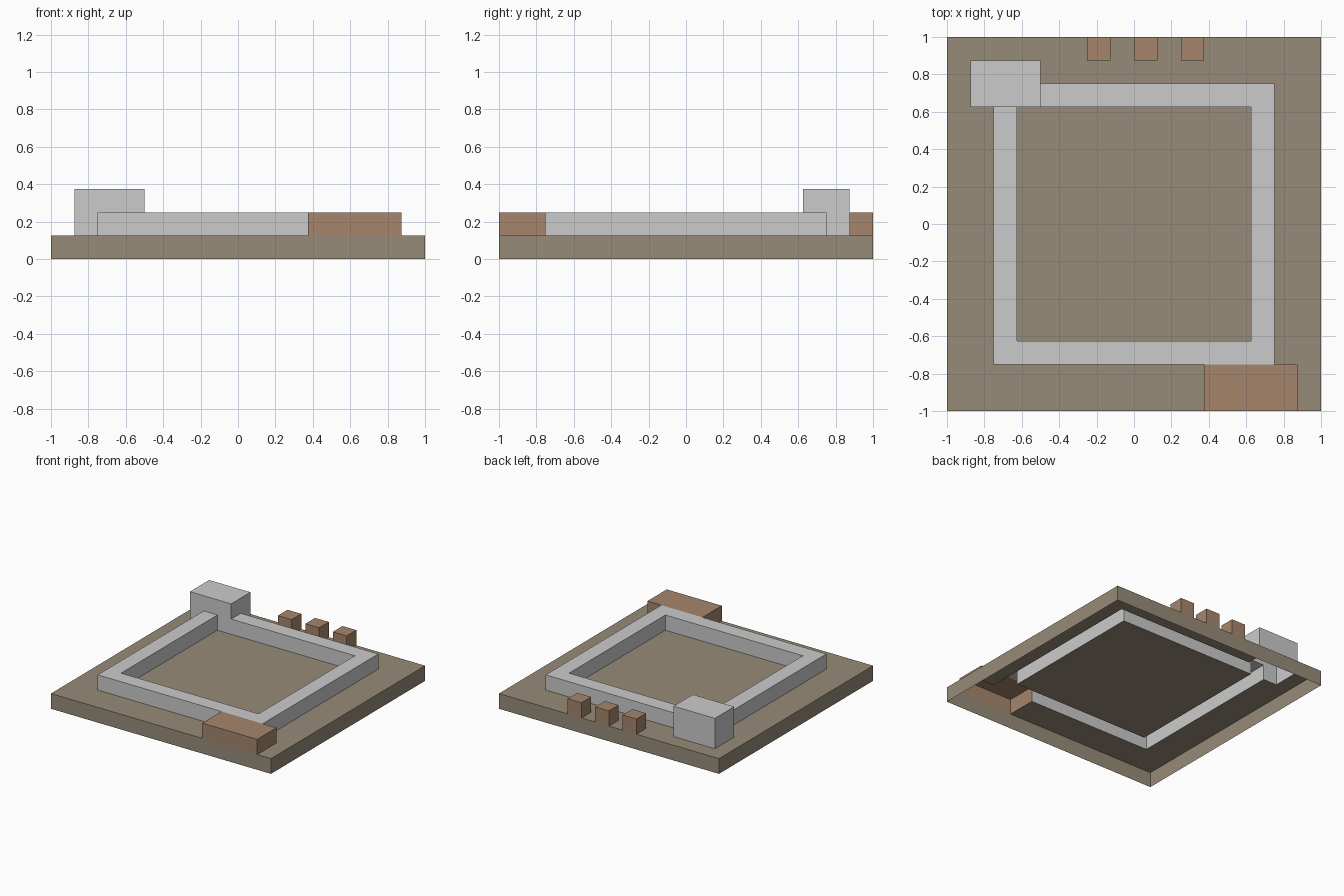
import bpy, bmesh

if "Cube" in bpy.data.objects:
    bpy.data.objects.remove(bpy.data.objects["Cube"])

S = 0.125            # block size
N = 16               # blocks per side
BASE = S             # slab height

# Footprints in block units from the left/front corner: name -> (top height, rectangles, colour)
parts = {
    "ground_slab": (BASE, [(0, 0, N, N)], (0.31, 0.26, 0.19, 1)),
    "perimeter_wall": (2 * S, [(2, 2, 14, 3), (2, 13, 14, 14), (2, 2, 3, 14), (13, 2, 14, 14)], None),
    "corner_tower": (3 * S, [(1, 13, 4, 15)], None),
    "front_gate_block": (2 * S, [(11, 0, 15, 2)], (0.38, 0.24, 0.15, 1)),
}
for i, x in enumerate((6, 8, 10)):
    parts[f"back_post_{i + 1}"] = (2 * S, [(x, 15, x + 1, N)], (0.38, 0.24, 0.15, 1))

# Later parts replace earlier ones, so no hidden faces are made
owner = {}
for name, (_, rects, _) in parts.items():
    for x0, y0, x1, y1 in rects:
        for x in range(x0, x1):
            for y in range(y0, y1):
                owner[x, y] = name


def height(cell):
    return parts[owner[cell]][0] if cell in owner else 0.0


def build(name):
    bm = bmesh.new()

    def quad(pts):
        bm.faces.new([bm.verts.new(p) for p in pts])

    for (i, j), who in owner.items():
        cx, cy = (i + 0.5) * S - 1, (j + 0.5) * S - 1
        h, r = height((i, j)), S / 2
        # Top faces
        if who == name:
            quad([(cx - r, cy - r, h), (cx + r, cy - r, h), (cx + r, cy + r, h), (cx - r, cy + r, h)])
        # Exposed sides; the slab keeps its whole outer rim, the underside is open
        for dx, dy in ((1, 0), (0, 1), (-1, 0), (0, -1)):
            nb = (i + dx, j + dy)
            if name == "ground_slab":
                lo, hi = (0, BASE) if nb not in owner else (0, 0)
            elif who == name:
                lo, hi = max(height(nb), BASE), h
            else:
                continue
            if hi > lo:
                px, py, tx, ty = cx + dx * r, cy + dy * r, -dy * r, dx * r
                quad([(px - tx, py - ty, lo), (px + tx, py + ty, lo),
                      (px + tx, py + ty, hi), (px - tx, py - ty, hi)])
    bmesh.ops.remove_doubles(bm, verts=bm.verts, dist=1e-4)
    bmesh.ops.dissolve_limit(bm, angle_limit=0.02, verts=bm.verts, edges=bm.edges)
    me = bpy.data.meshes.new(name)
    bm.to_mesh(me)
    bm.free()
    ob = bpy.data.objects.new(name, me)
    bpy.context.collection.objects.link(ob)
    colour = parts[name][2]
    if colour:
        mat = bpy.data.materials.new(name + "_colour")
        mat.diffuse_color = colour
        mat.use_nodes = True
        mat.node_tree.nodes["Principled BSDF"].inputs["Base Color"].default_value = mat.diffuse_color
        me.materials.append(mat)


for part in parts:
    build(part)
